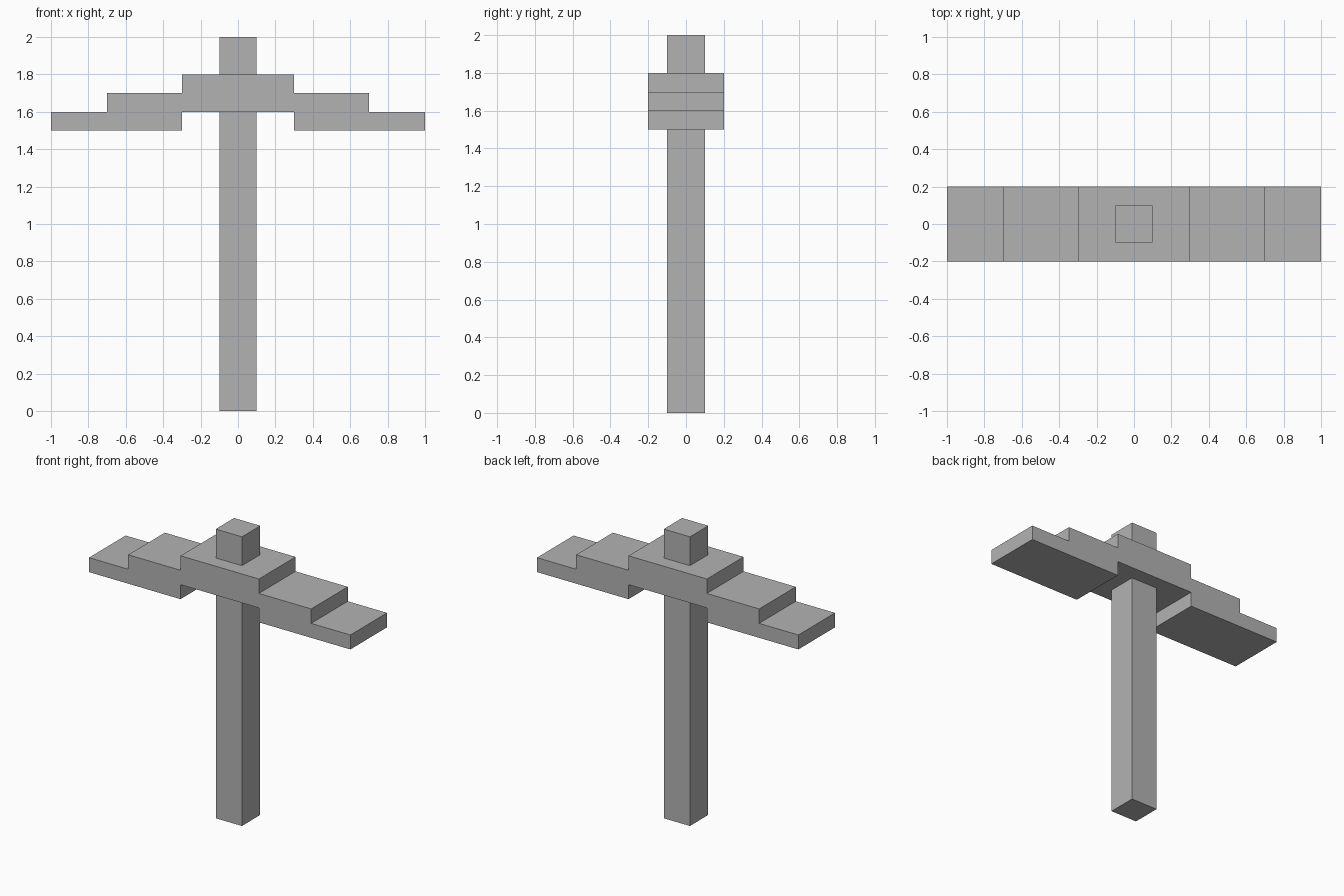
import bpy
import bmesh

cube = bpy.data.objects.get("Cube")
if cube:
    bpy.data.objects.remove(cube, do_unlink=True)

# Single flat grey
GREY = (0.45, 0.45, 0.45, 1.0)
grey = bpy.data.materials.new("plain_grey")
grey.use_nodes = True
grey.diffuse_color = GREY
bsdf = next(n for n in grey.node_tree.nodes if n.type == "BSDF_PRINCIPLED")
bsdf.inputs["Base Color"].default_value = GREY
bsdf.inputs["Roughness"].default_value = 0.8


def extruded(name, profile, half_depth):
    """Extrude an x-z outline along y, centred on y = 0."""
    bm = bmesh.new()
    face = bm.faces.new([bm.verts.new((x, -half_depth, z)) for x, z in profile])
    result = bmesh.ops.extrude_face_region(bm, geom=[face])
    moved = [v for v in result["geom"] if isinstance(v, bmesh.types.BMVert)]
    bmesh.ops.translate(bm, verts=moved, vec=(0, 2 * half_depth, 0))
    bmesh.ops.recalc_face_normals(bm, faces=bm.faces)
    mesh = bpy.data.meshes.new(name)
    bm.to_mesh(mesh)
    bm.free()
    mesh.materials.append(grey)
    obj = bpy.data.objects.new(name, mesh)
    bpy.context.collection.objects.link(obj)
    return obj


def mirrored(half):
    """Complete a symmetric outline from its +x half."""
    return half + [(-x, z) for x, z in reversed(half)]


# Square post running through the crosspiece
extruded("post", mirrored([(0.1, 0.0), (0.1, 2.0)]), 0.1)

# Stepped crosspiece, outlined from the underside out to the tip and up
steps = [(0.3, 1.6), (0.3, 1.5), (1.0, 1.5), (1.0, 1.6),
         (0.7, 1.6), (0.7, 1.7), (0.3, 1.7), (0.3, 1.8)]
extruded("stepped_crosspiece", mirrored(steps), 0.2)
